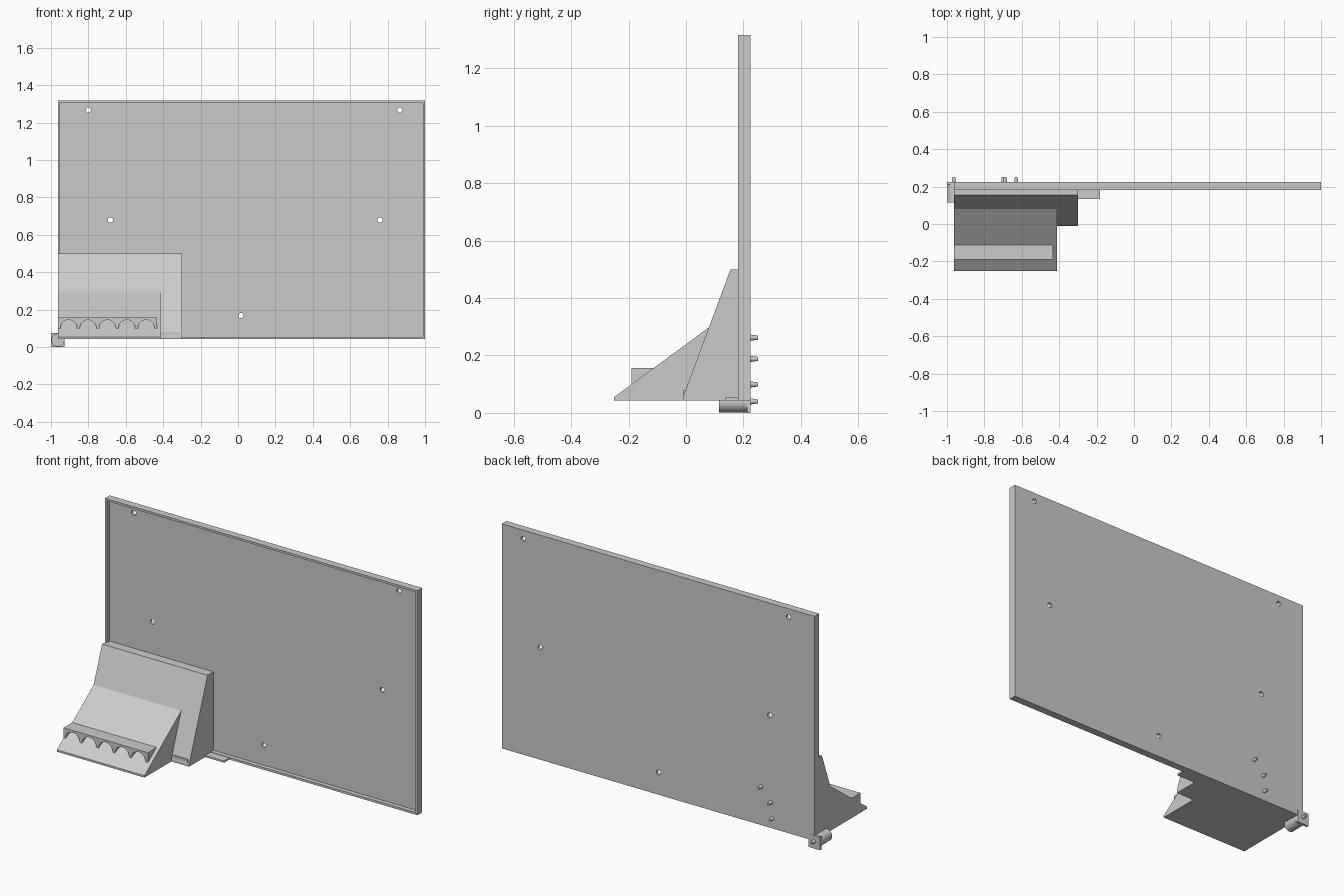
import bpy, bmesh, math
from mathutils import Vector, Matrix

if "Cube" in bpy.data.objects:
    bpy.data.objects.remove(bpy.data.objects["Cube"])


def finish(name, bm):
    bmesh.ops.recalc_face_normals(bm, faces=bm.faces)
    me = bpy.data.meshes.new(name)
    bm.to_mesh(me)
    bm.free()
    ob = bpy.data.objects.new(name, me)
    bpy.context.collection.objects.link(ob)
    return ob


def box(name, x, y, z):
    bm = bmesh.new()
    size = Vector((x[1] - x[0], y[1] - y[0], z[1] - z[0]))
    mid = Vector((sum(x) / 2, sum(y) / 2, sum(z) / 2))
    bmesh.ops.create_cube(bm, size=1, matrix=Matrix.Translation(mid) @ Matrix.Diagonal(size).to_4x4())
    return finish(name, bm)


def extrude(name, points, direction):
    bm = bmesh.new()
    face = bm.faces.new([bm.verts.new(p) for p in points])
    new = bmesh.ops.extrude_face_region(bm, geom=[face])["geom"]
    bmesh.ops.translate(bm, vec=direction, verts=[v for v in new if isinstance(v, bmesh.types.BMVert)])
    return finish(name, bm)


def rod(name, x, z, y0, y1, r0, r1, sides=24):
    """Round part running along y, radius r0 at y0 and r1 at y1."""
    bm = bmesh.new()
    m = Matrix.Translation((x, (y0 + y1) / 2, z)) @ Matrix.Rotation(-math.pi / 2, 4, 'X')
    bmesh.ops.create_cone(bm, cap_ends=True, segments=sides, radius1=r0, radius2=r1, depth=y1 - y0, matrix=m)
    ob = finish(name, bm)
    bpy.ops.object.select_all(action='DESELECT')
    ob.select_set(True)
    bpy.context.view_layer.objects.active = ob
    bpy.ops.object.shade_smooth_by_angle()
    return ob


def cut(ob, cutter):
    mod = ob.modifiers.new("cut", 'BOOLEAN')
    mod.operation, mod.object, mod.solver = 'DIFFERENCE', cutter, 'EXACT'
    cutter.hide_render = True
    bpy.context.view_layer.objects.active = ob
    bpy.ops.object.modifier_apply(modifier=mod.name)
    bpy.data.objects.remove(cutter)


# Back panel: shallow tray with a thin rim and five mounting holes
BACK, FRONT = 0.224, 0.182
panel = box("back_panel", (-0.963, 1.0), (FRONT, BACK), (0.043, 1.317))
cut(panel, box("recess_cutter", (-0.951, 0.988), (0.1, FRONT + 0.025), (0.055, 1.305)))
for x, z in [(-0.80, 1.268), (0.865, 1.268), (-0.682, 0.68), (0.76, 0.68), (0.016, 0.168)]:
    cut(panel, rod("hole_cutter", x, z, 0.15, 0.3, 0.014, 0.014))

# Two stacked sloped supports (side profiles in y, z)
for name, x0, x1, profile in [
    ("rear_wedge", -0.962, -0.30, [(0.21, 0.044), (-0.01, 0.044), (-0.01, 0.057), (0.155, 0.5), (0.21, 0.5)]),
    ("front_wedge", -0.962, -0.412, [(0.05, 0.044), (-0.25, 0.044), (-0.25, 0.055), (0.08, 0.298)]),
]:
    extrude(name, [(x0, y, z) for y, z in profile], (x1 - x0, 0, 0))

# Low strip at the foot of the rear wedge and ledge beside it
box("foot_strip", (-0.43, -0.31), (-0.008, 0.05), (0.044, 0.08))
box("side_ledge", (-0.32, -0.182), (0.135, 0.19), (0.043, 0.053))

# Holder bar with a row of arched slots
r, base = 0.045, 0.1
outline = [(-0.962, base)]
for i in range(5):
    cx = -0.905 + 0.1035 * i
    outline += [(cx - r * math.cos(a), base + r * math.sin(a))
                for a in (math.pi * k / 16 for k in range(17))]
outline += [(-0.433, base), (-0.433, 0.157), (-0.962, 0.157)]
extrude("holder_bar", [(x, -0.19, z) for x, z in outline], (0, 0.08, 0))

# Hinge at the lower corner
box("hinge_plate", (-1.0, -0.928), (0.212, 0.2255), (0.0, 0.074))
rod("hinge_barrel", -0.963, 0.037, 0.115, 0.214, 0.035, 0.035, 32)

# Tapered pegs on the back
for x, z in [(-0.63, 0.262), (-0.69, 0.188), (-0.70, 0.099), (-0.963, 0.04)]:
    rod("back_peg", x, z, 0.215, 0.25, 0.012, 0.007)
